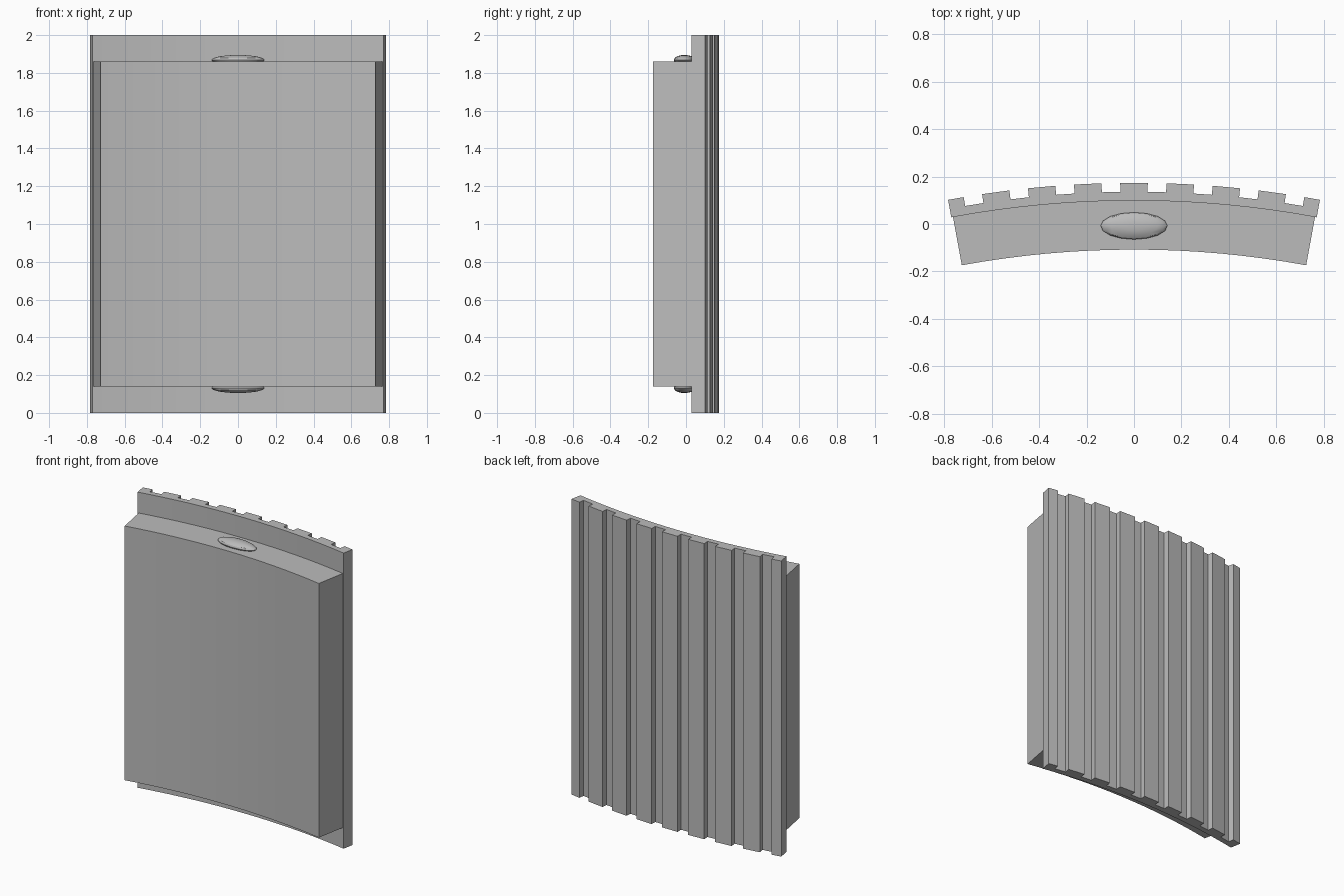
import bpy, bmesh, math

if "Cube" in bpy.data.objects:
    bpy.data.objects.remove(bpy.data.objects["Cube"], do_unlink=True)

CENTRE_Y = -4.134      # axis of the curved panel
BLOCK_IN, PLATE_IN = 4.026, 4.233
FLOOR, CREST = 4.27, 4.308
PITCH, HALF_RIB = 0.0453, 0.0135

grey = bpy.data.materials.new("grey")
grey.use_nodes = True
colour = (0.5, 0.5, 0.5, 1)
grey.diffuse_color = colour
grey.node_tree.nodes["Principled BSDF"].inputs["Base Color"].default_value = colour


def polar(radius, angle):
    return (radius * math.sin(angle), CENTRE_Y + radius * math.cos(angle))


def arc(radius, half, steps=16):
    return [polar(radius, half * (2 * i / steps - 1)) for i in range(steps + 1)]


def finish(bm, name):
    bmesh.ops.recalc_face_normals(bm, faces=bm.faces)
    mesh = bpy.data.meshes.new(name)
    bm.to_mesh(mesh)
    bm.free()
    obj = bpy.data.objects.new(name, mesh)
    bpy.context.collection.objects.link(obj)
    mesh.materials.append(grey)
    bpy.ops.object.select_all(action='DESELECT')
    obj.select_set(True)
    bpy.context.view_layer.objects.active = obj
    bpy.ops.object.shade_smooth_by_angle(angle=math.radians(30))
    return obj


def extrude(name, outline, z0, z1):
    bm = bmesh.new()
    face = bm.faces.new([bm.verts.new((x, y, z0)) for x, y in outline])
    top = bmesh.ops.extrude_face_region(bm, geom=[face])["geom"]
    verts = [v for v in top if isinstance(v, bmesh.types.BMVert)]
    bmesh.ops.translate(bm, verts=verts, vec=(0, 0, z1 - z0))
    return finish(bm, name)


# Ribbed backing plate: smooth front arc, stepped ribs behind
edge = 0.1832
ribs = []
for i in range(-4, 5):
    a = max(i * PITCH - HALF_RIB, -edge)
    b = min(i * PITCH + HALF_RIB, edge)
    if i > -4:
        ribs.append(polar(FLOOR, a))
    ribs += [polar(CREST, a), polar(CREST, b)]
    if i < 4:
        ribs.append(polar(FLOOR, b))
extrude("ribbed_back_plate", arc(PLATE_IN, edge) + ribs[::-1], 0, 2)

# Thick curved block on the front
block_edge = 0.1815
extrude("front_block",
        arc(BLOCK_IN, block_edge) + arc(PLATE_IN, block_edge)[::-1], 0.14, 1.86)

# Flattened oval buttons on the block's top and bottom
for name, z in (("top_button", 1.868), ("bottom_button", 0.132)):
    bm = bmesh.new()
    bmesh.ops.create_uvsphere(bm, u_segments=16, v_segments=8, radius=1)
    bmesh.ops.scale(bm, vec=(0.141, 0.057, 0.027), verts=bm.verts)
    bmesh.ops.translate(bm, vec=(0, -0.008, z), verts=bm.verts)
    button = finish(bm, name)
    button.data.shade_smooth()
